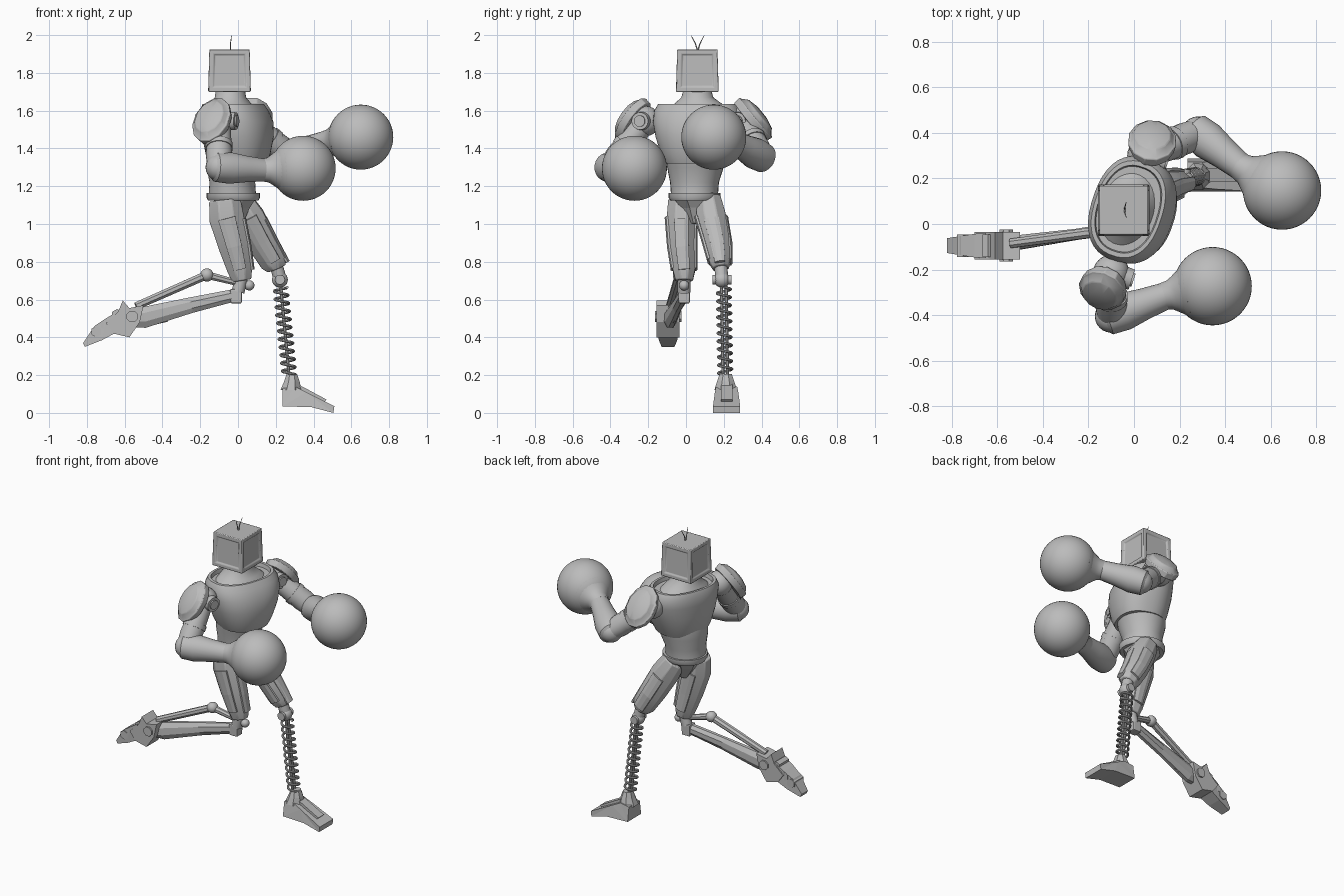
import bpy, bmesh, math
from mathutils import Vector, Matrix

cube = bpy.data.objects.get("Cube")
if cube:
    bpy.data.objects.remove(cube, do_unlink=True)

X, Y, Z = Vector((1, 0, 0)), Vector((0, 1, 0)), Vector((0, 0, 1))

metal = bpy.data.materials.new("grey metal")
metal.use_nodes = True
GREY = (0.5, 0.5, 0.5, 1)
metal.diffuse_color = GREY
metal.node_tree.nodes["Principled BSDF"].inputs["Base Color"].default_value = GREY


def finish(name, bm, smooth=40, bevel=0):
    """Turn a bmesh into a named object, optionally bevelled and smoothed."""
    bmesh.ops.recalc_face_normals(bm, faces=bm.faces)
    mesh = bpy.data.meshes.new(name)
    bm.to_mesh(mesh)
    bm.free()
    mesh.materials.append(metal)
    obj = bpy.data.objects.new(name, mesh)
    bpy.context.collection.objects.link(obj)
    if bevel:
        mod = obj.modifiers.new("Bevel", "BEVEL")
        mod.width, mod.segments, mod.limit_method = bevel, 2, "ANGLE"
    if smooth:
        bpy.ops.object.select_all(action="DESELECT")
        obj.select_set(True)
        bpy.context.view_layer.objects.active = obj
        bpy.ops.object.shade_smooth_by_angle(angle=math.radians(smooth))
    return obj


def loft(name, sections, n=24, ref=None, axis=None, smooth=40, bevel=0, power=1):
    """Skin rings (centre, half width along ref, half width across) along a path."""
    pts = [Vector(s[0]) for s in sections]
    bm, rings = bmesh.new(), []
    for i, (p, s) in enumerate(zip(pts, sections)):
        t = axis or (pts[min(i + 1, len(pts) - 1)] - pts[max(i - 1, 0)]).normalized()
        r = ref or (X if abs(t.x) < 0.8 else Y)
        u = (r - t * r.dot(t)).normalized()
        v = t.cross(u)
        ring = []
        for k in range(n):
            a = math.tau * (k + 0.5) / n
            c, d = [math.copysign(abs(q) ** power, q) for q in (math.cos(a), math.sin(a))]
            ring.append(bm.verts.new(p + u * c * s[1] + v * d * s[-1]))
        rings.append(ring)
    for a, b in zip(rings, rings[1:]):
        for k in range(n):
            bm.faces.new((a[k], a[(k + 1) % n], b[(k + 1) % n], b[k]))
    bm.faces.new(rings[0])
    bm.faces.new(rings[-1])
    return finish(name, bm, smooth, bevel)


def ball(name, centre, radius, seg=24):
    bm = bmesh.new()
    bmesh.ops.create_uvsphere(bm, u_segments=seg, v_segments=seg // 2, radius=radius)
    bmesh.ops.translate(bm, verts=bm.verts, vec=centre)
    return finish(name, bm)


def rod(name, a, b, ra, rb=None, n=16, **kw):
    return loft(name, [(a, ra), (b, rb or ra)], n, **kw)


def side_shape(name, outline, y, half):
    """Extrude an x-z outline sideways; half(x, z) gives the half thickness."""
    bm = bmesh.new()
    sides = [[bm.verts.new((x, y + s * half(x, z), z)) for x, z in outline] for s in (-1, 1)]
    for side in sides:
        bm.faces.new(side)
    for k in range(len(outline)):
        j = (k + 1) % len(outline)
        bm.faces.new((sides[0][k], sides[0][j], sides[1][j], sides[1][k]))
    bmesh.ops.triangulate(bm, faces=[f for f in bm.faces if len(f.verts) > 4])
    return finish(name, bm, 0)


# Head: tapered rounded box with sunken panels on four sides
bm = bmesh.new()
bmesh.ops.create_cube(bm, size=0.225)
for v in bm.verts:
    if v.co.z > 0:
        v.co.x, v.co.y = v.co.x * 0.95, v.co.y * 0.95
walls = [f for f in bm.faces if abs(f.normal.z) < 0.5]
bmesh.ops.inset_individual(bm, faces=walls, thickness=0.035, depth=0)
bmesh.ops.inset_individual(bm, faces=walls, thickness=0.006, depth=-0.008)
bmesh.ops.translate(bm, verts=bm.verts, vec=(-0.045, 0.06, 1.812))
finish("head", bm, 40, 0.014)
for side in (-1, 1):
    base = Vector((-0.04, 0.062, 1.915))
    loft("antenna", [(base, 0.004), (base + Vector((0, side * 0.012, 0.04)), 0.003),
                     (base + Vector((0.006, side * 0.034, 0.082)), 0.0015)], 6)

# Torso: waist, chest shell and neck, turned with the punch
facing = Vector((0.95, -0.31, 0))
loft("waist", [((-0.03, 0.045, 1.16), 0.125, 0.125), ((-0.03, 0.045, 1.22), 0.12, 0.13),
               ((-0.02, 0.05, 1.3), 0.145, 0.15), ((-0.01, 0.05, 1.36), 0.15, 0.16)],
     32, facing, Z)
loft("belt", [((-0.025, 0.045, 1.125), 0.135, 0.125), ((-0.025, 0.045, 1.14), 0.142, 0.137),
              ((-0.025, 0.045, 1.165), 0.142, 0.137)], 32, facing, Z)
loft("chest", [((0, 0.05, 1.32), 0.145, 0.155), ((0, 0.05, 1.37), 0.165, 0.18),
               ((0, 0.055, 1.46), 0.18, 0.215), ((-0.005, 0.06, 1.54), 0.18, 0.235),
               ((-0.02, 0.065, 1.6), 0.168, 0.235), ((-0.025, 0.065, 1.635), 0.15, 0.215),
               ((-0.025, 0.065, 1.635), 0.135, 0.195), ((-0.025, 0.065, 1.61), 0.13, 0.19)],
     40, facing, Z, power=0.85)
loft("neck", [((-0.03, 0.065, 1.59), 0.13, 0.185), ((-0.035, 0.065, 1.635), 0.105, 0.13),
              ((-0.04, 0.06, 1.67), 0.083, 0.085), ((-0.04, 0.06, 1.72), 0.075, 0.07)],
     32, facing, Z)
loft("pelvis", [((-0.02, 0.05, 1.13), 0.12, 0.12), ((-0.02, 0.05, 1.08), 0.09, 0.08),
                ((-0.01, 0.05, 1.0), 0.04, 0.03)], 8, X, smooth=0)


# Arms: shoulder, armour, upper arm, forearm and round glove
def arm(side, shoulder, elbow, wrist, glove, pad, out):
    s, e, w, g, p, o = [Vector(q) for q in (shoulder, elbow, wrist, glove, pad, out)]
    o.normalize()
    ball(side + "_shoulder", s, 0.08)
    rod(side + "_shoulder_disc", s + facing * 0.05, s + facing * 0.095, 0.05, 0.046, 24)
    rod(side + "_shoulder_hub", s + facing * 0.09, s + facing * 0.103, 0.03, n=24)
    loft(side + "_upper_arm", [(s, 0.06), (s.lerp(e, 0.4), 0.065),
                               (s.lerp(e, 0.75), 0.07), (e, 0.062)])
    rod(side + "_arm_band", s.lerp(e, 0.5), s.lerp(e, 0.6), 0.073)
    ball(side + "_elbow", e, 0.072)
    d = (w - e).normalized()
    loft(side + "_forearm", [(e - d * 0.045, 0.05), (e - d * 0.02, 0.078), (e + d * 0.06, 0.084),
                             (e.lerp(w, 0.6), 0.07), (w, 0.06)], 20)
    h = (g - w).normalized()
    loft(side + "_cuff", [(w - h * 0.02, 0.058), (w + h * 0.02, 0.066), (g - h * 0.165, 0.082),
                          (g - h * 0.14, 0.1), (g - h * 0.115, 0.128)], 32)
    ball(side + "_glove", g, 0.172, 48)
    slope = -Z - o * -o.z
    loft(side + "_shoulder_armour", [(p - o * 0.035, 0.135, 0.1), (p + o * 0.005, 0.14, 0.108),
                                     (p + o * 0.01, 0.128, 0.097), (p + o * 0.035, 0.1, 0.08),
                                     (p + o * 0.048, 0.045, 0.04)], 12, slope, o, 30, 0.004)


arm("right", (-0.1, -0.215, 1.545), (-0.1, -0.405, 1.3), (0.14, -0.315, 1.285),
    (0.345, -0.273, 1.295), (-0.14, -0.29, 1.55), (-0.38, -0.72, 0.55))
arm("left", (0.05, 0.3, 1.545), (0.28, 0.4, 1.355), (0.47, 0.25, 1.435),
    (0.65, 0.147, 1.46), (0.08, 0.365, 1.56), (0.05, 0.76, 0.62))


# Thighs: chamfered shells with raised panels
def thigh(side, sections, out):
    loft(side + "_thigh", sections, 8, X, smooth=25, bevel=0.006)
    shift = Vector(out)
    for sign in (-1, 1):
        rows = [(Vector(c) + shift * sign * ry * 0.9, rx * 0.5, 0.014) for c, rx, ry in sections]
        loft(side + "_thigh_panel", rows[1:-1], 8, X, smooth=0)
    rows = [(Vector(c) + X * rx * 0.9, 0.014, ry * 0.5) for c, rx, ry in sections]
    loft(side + "_thigh_front_panel", rows[1:-1], 8, X, smooth=0)


thigh("right", [((-0.07, -0.02, 1.125), 0.09, 0.08), ((-0.06, -0.025, 1.03), 0.1, 0.083),
                ((-0.02, -0.02, 0.88), 0.088, 0.075), ((0.01, -0.01, 0.76), 0.072, 0.065),
                ((0.02, -0.01, 0.7), 0.055, 0.05)], Y)
thigh("left", [((0, 0.12, 1.13), 0.075, 0.07), ((0.06, 0.135, 1.03), 0.09, 0.085),
               ((0.13, 0.165, 0.9), 0.085, 0.075), ((0.19, 0.18, 0.8), 0.078, 0.06),
               ((0.205, 0.185, 0.765), 0.055, 0.045)], Y)

# Right lower leg: knee block, twin struts trailing behind
rod("right_knee_pin", (0.02, -0.01, 0.72), (0, -0.01, 0.64), 0.035)
loft("right_knee_block", [((-0.01, -0.01, 0.655), 0.045), ((-0.01, -0.01, 0.58), 0.042)],
     4, X, smooth=0, bevel=0.006)
ball("right_knee_ball", (0.06, -0.01, 0.675), 0.027)
ball("right_strut_ball", (-0.165, -0.035, 0.73), 0.035)
rod("right_knee_link", (0.05, -0.01, 0.675), (-0.165, -0.035, 0.73), 0.016, 0.022, 8)
rod("right_upper_strut", (-0.165, -0.035, 0.73), (-0.54, -0.085, 0.565), 0.024, 0.022, 8)
loft("right_shin_beam", [((-0.01, -0.01, 0.625), 0.03, 0.035), ((-0.25, -0.045, 0.57), 0.026, 0.045),
                         ((-0.5, -0.08, 0.505), 0.034, 0.06), ((-0.56, -0.09, 0.5), 0.034, 0.05)],
     8, Y, smooth=0)
rod("right_heel_spike", (-0.46, -0.075, 0.47), (-0.37, -0.06, 0.485), 0.007, 0.002, 6)
side_shape("right_foot", [(-0.61, 0.595), (-0.575, 0.555), (-0.5, 0.57), (-0.52, 0.48),
                          (-0.575, 0.4), (-0.66, 0.42), (-0.7, 0.475), (-0.635, 0.535)],
           -0.095, lambda x, z: 0.06)
side_shape("right_toe", [(-0.65, 0.53), (-0.655, 0.42), (-0.72, 0.385), (-0.81, 0.35),
                         (-0.82, 0.37), (-0.76, 0.46), (-0.7, 0.5)],
           -0.095, lambda x, z: 0.055 + 0.16 * min(0, x + 0.68))
for x, z in ((-0.64, 0.52), (-0.7, 0.465), (-0.75, 0.43)):
    rod("right_toe_plate", (x, -0.145, z), (x, -0.045, z), 0.03, n=6, smooth=0)
rod("right_ankle", (-0.56, -0.165, 0.51), (-0.56, -0.025, 0.51), 0.032, n=8, smooth=0)

# Left lower leg: ball knee on a coil spring with twin core rods
rod("left_knee_pin", (0.2, 0.183, 0.79), (0.222, 0.19, 0.71), 0.035)
ball("left_knee", (0.222, 0.19, 0.705), 0.042)
rod("left_knee_hub", (0.222, 0.14, 0.705), (0.222, 0.24, 0.705), 0.026)
top, bottom = Vector((0.225, 0.2, 0.665)), Vector((0.272, 0.208, 0.2))
coil = []
TURNS, STEPS = 11, 16
for i in range(TURNS * STEPS + 1):
    a = math.tau * i / STEPS
    c = top.lerp(bottom, i / (TURNS * STEPS))
    coil.append((c + Vector((math.cos(a), math.sin(a), 0)) * 0.036, 0.0075))
loft("left_spring", coil, 8, Z)
for dy in (-0.012, 0.012):
    rod("left_core_rod", top + Y * dy + Z * 0.02, bottom + Y * dy - Z * 0.02, 0.009, n=8)

# Left foot: wedge shoe with a stepped ankle
side_shape("left_foot", [(0.235, 0.035), (0.235, 0.13), (0.3, 0.14), (0.36, 0.11), (0.51, 0.035),
                         (0.505, 0), (0.39, 0.03)], 0.215,
           lambda x, z: 0.072 - 0.2 * max(0, z - 0.06))
loft("left_ankle", [((0.28, 0.21, 0.12), 0.06, 0.065), ((0.285, 0.21, 0.165), 0.045, 0.05),
                    ((0.285, 0.21, 0.205), 0.03, 0.035)], 8, X, Z, 0)
side_shape("left_foot_ridge", [(0.3, 0.13), (0.3, 0.16), (0.33, 0.145), (0.47, 0.07), (0.45, 0.05)],
           0.215, lambda x, z: 0.03)
